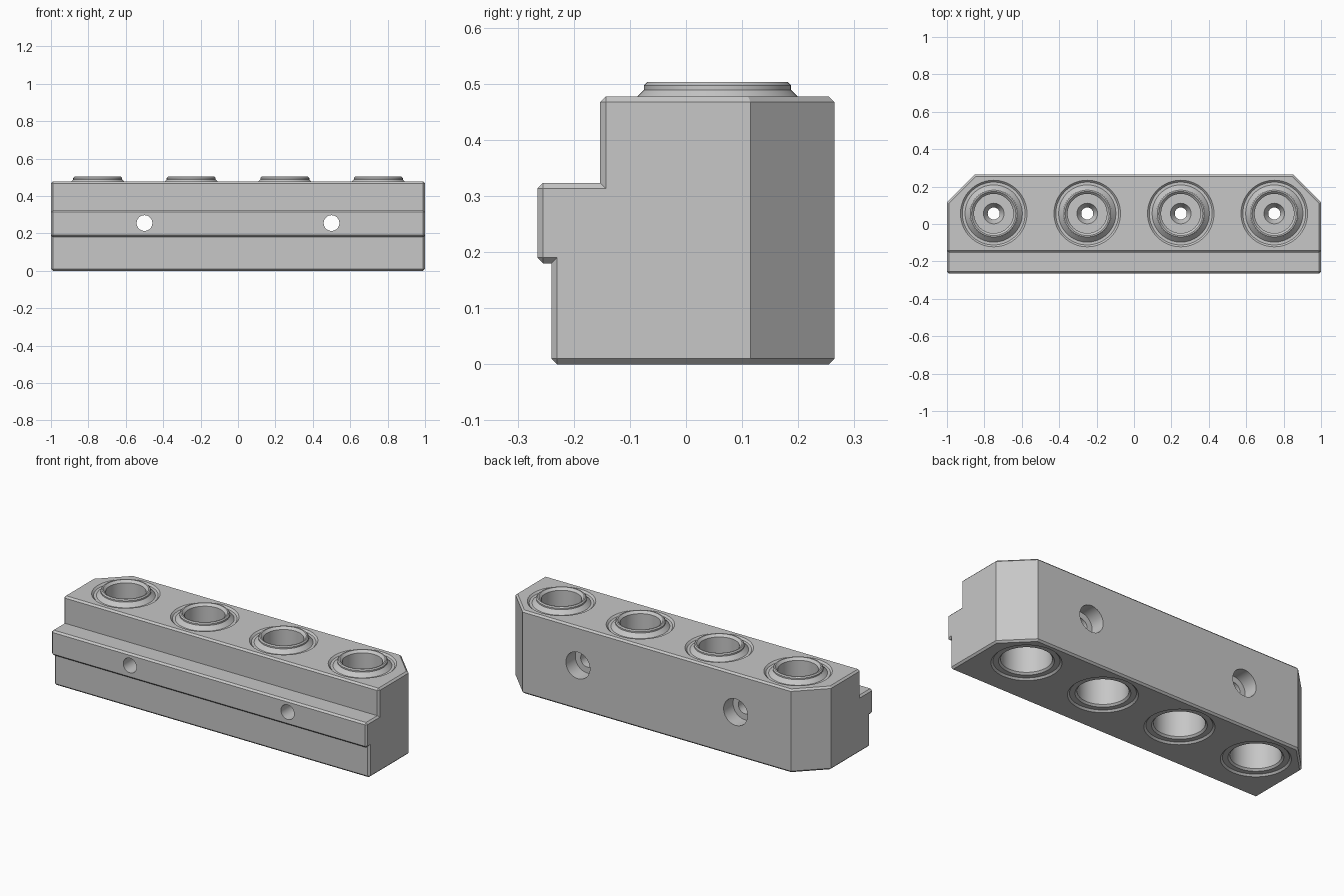
import bpy, bmesh, math
from mathutils import Vector, Matrix

cube = bpy.data.objects.get("Cube")
if cube:
    bpy.data.objects.remove(cube, do_unlink=True)

grey = bpy.data.materials.new("plain grey")
grey.use_nodes = True
grey.diffuse_color = (0.57, 0.57, 0.57, 1)
grey.node_tree.nodes["Principled BSDF"].inputs["Base Color"].default_value = grey.diffuse_color

HEIGHT = 0.477
BORE_Y = 0.056
BOLT_Z = 0.255


def add_object(name, bm):
    bmesh.ops.recalc_face_normals(bm, faces=bm.faces)
    mesh = bpy.data.meshes.new(name)
    bm.to_mesh(mesh)
    bm.free()
    mesh.materials.append(grey)
    obj = bpy.data.objects.new(name, mesh)
    bpy.context.collection.objects.link(obj)
    return obj


def lathe(name, profile, matrix, segments=64):
    """Revolve a closed (radius, height) loop; zero-radius points form a solid."""
    bm = bmesh.new()
    verts = [bm.verts.new((r, 0, z)) for r, z in profile]
    edges = [bm.edges.new((verts[i], verts[i - 1])) for i in range(len(verts))
             if profile[i][0] or profile[i - 1][0]]
    bmesh.ops.spin(bm, geom=verts + edges, cent=(0, 0, 0), axis=(0, 0, 1),
                   angle=math.tau, steps=segments, use_merge=True)
    bmesh.ops.remove_doubles(bm, verts=bm.verts, dist=1e-5)
    bm.transform(matrix)
    return add_object(name, bm)


def activate(obj):
    bpy.ops.object.select_all(action="DESELECT")
    obj.select_set(True)
    bpy.context.view_layer.objects.active = obj


# Stepped block, extruded along x
section = [(-0.24, 0), (0.265, 0), (0.265, HEIGHT), (-0.153, HEIGHT),
           (-0.153, 0.323), (-0.265, 0.323), (-0.265, 0.18), (-0.24, 0.18)]
bm = bmesh.new()
end = bm.faces.new([bm.verts.new((-1, y, z)) for y, z in section])
grown = bmesh.ops.extrude_face_region(bm, geom=[end])["geom"]
bmesh.ops.translate(bm, vec=(2, 0, 0),
                    verts=[g for g in grown if isinstance(g, bmesh.types.BMVert)])

# Cut off the rear corners
for side in (-1, 1):
    bmesh.ops.bisect_plane(bm, geom=bm.verts[:] + bm.edges[:] + bm.faces[:],
                           plane_co=(side, 0.115, 0), plane_no=(side, 1, 0),
                           clear_outer=True)
    bmesh.ops.holes_fill(bm, edges=[e for e in bm.edges if e.is_boundary])
bmesh.ops.recalc_face_normals(bm, faces=bm.faces)

# Chamfer the sharp outer edges
sharp = [e for e in bm.edges if e.is_convex and e.calc_face_angle() > math.radians(60)]
bmesh.ops.bevel(bm, geom=sharp, offset=0.01, offset_type="OFFSET", segments=1,
                affect="EDGES", profile=0.5)
body = add_object("block", bm)

# Cutters for the four seats and two counterbored bolt holes
seat = [(0, -0.02), (0.198, -0.02), (0.166, 0.012), (0.166, HEIGHT - 0.012),
        (0.198, HEIGHT + 0.02), (0, HEIGHT + 0.02)]
bolt = [(0, -0.4), (0.042, -0.4), (0.042, 0.18), (0.076, 0.18), (0.076, 0.4), (0, 0.4)]
bores = [Matrix.Translation((x, BORE_Y, 0)) for x in (-0.75, -0.25, 0.25, 0.75)]
turn = Matrix.Rotation(-math.pi / 2, 4, "X")
bolts = [Matrix.Translation((x, 0, BOLT_Z)) @ turn for x in (-0.5, 0.5)]
cutters = [lathe("seat_cutter", seat, m) for m in bores]
cutters += [lathe("bolt_cutter", bolt, m, 48) for m in bolts]
for cutter in cutters:
    cutter.hide_render = True
    activate(body)
    mod = body.modifiers.new("hole", "BOOLEAN")
    mod.operation = "DIFFERENCE"
    mod.solver = "EXACT"
    mod.object = cutter
    bpy.ops.object.modifier_apply(modifier=mod.name)
    bpy.data.objects.remove(cutter, do_unlink=True)

# Bushings with a raised collar, an inner floor and a small countersunk hole
bushing = [(0.168, 0.01), (0.168, 0.467), (0.153, 0.467), (0.131, 0.489),
           (0.131, 0.497), (0.125, 0.503), (0.118, 0.503), (0.105, 0.49),
           (0.105, 0.3), (0.055, 0.3), (0.032, 0.26), (0.032, 0.22),
           (0.13, 0.22), (0.13, 0.02), (0.14, 0.01)]
parts = [body] + [lathe(f"bushing_{i + 1}", bushing, m) for i, m in enumerate(bores)]

for part in parts:
    activate(part)
    bpy.ops.object.shade_smooth_by_angle(angle=math.radians(25))
